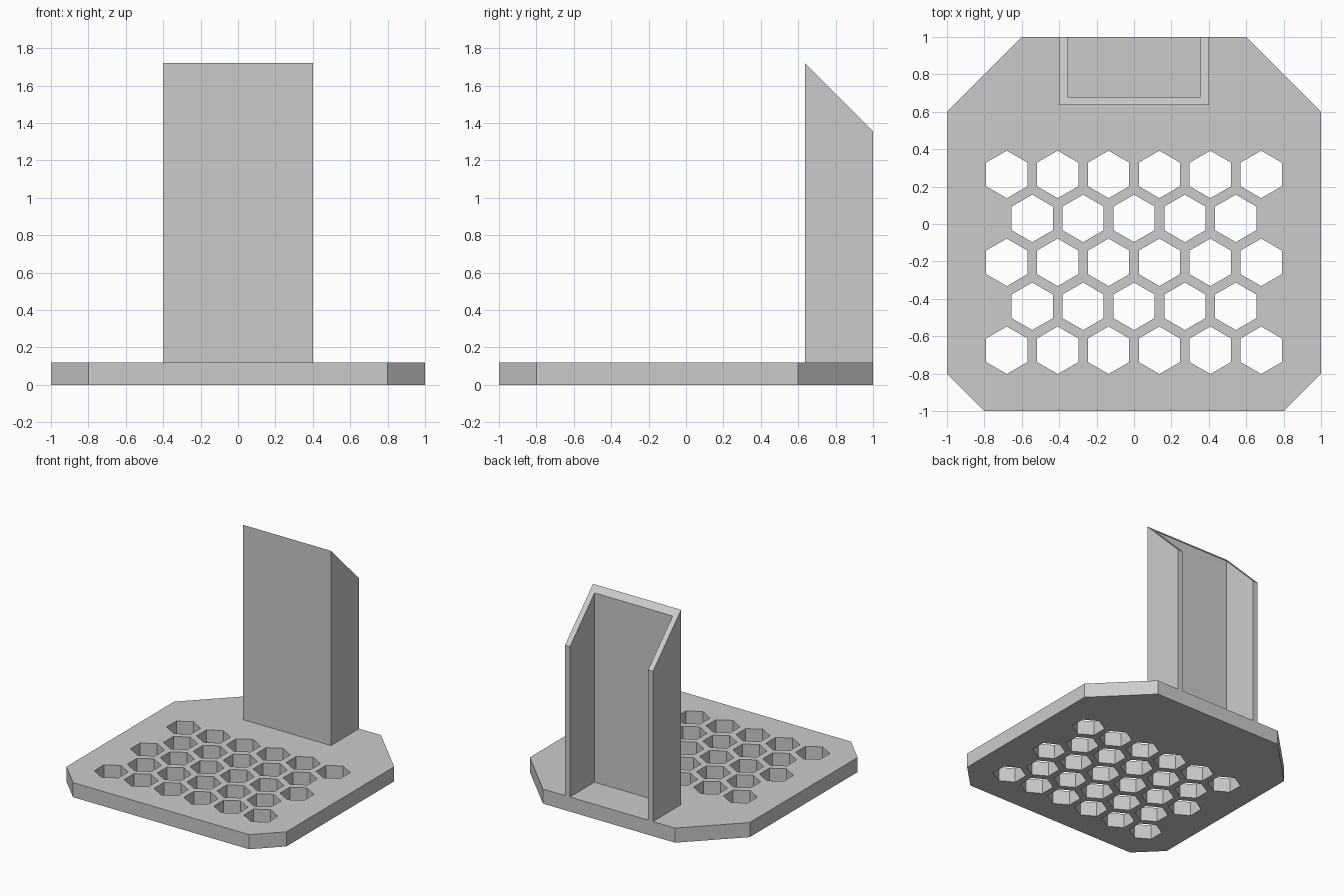
import bpy, bmesh, math

cube = bpy.data.objects.get("Cube")
if cube:
    bpy.data.objects.remove(cube, do_unlink=True)

grey = bpy.data.materials.new("light grey")
grey.use_nodes = True
COLOUR = (0.6, 0.6, 0.6, 1)
grey.diffuse_color = COLOUR
grey.node_tree.nodes["Principled BSDF"].inputs["Base Color"].default_value = COLOUR


def add_prism(bm, outline, bottom, top):
    """Extrude a counter-clockwise outline; top is a height function of y."""
    low = [bm.verts.new((x, y, bottom)) for x, y in outline]
    high = [bm.verts.new((x, y, top(y))) for x, y in outline]
    bm.faces.new(low[::-1])
    bm.faces.new(high)
    for i in range(len(low)):
        j = (i + 1) % len(low)
        bm.faces.new((low[i], low[j], high[j], high[i]))


def make_object(name, bm):
    mesh = bpy.data.meshes.new(name)
    bm.to_mesh(mesh)
    bm.free()
    mesh.materials.append(grey)
    obj = bpy.data.objects.new(name, mesh)
    bpy.context.collection.objects.link(obj)
    return obj


THICK = 0.12

# Base plate with clipped corners
half = [(0.8, -1), (1, -0.8), (1, 0.6), (0.6, 1)]
bm = bmesh.new()
add_prism(bm, half + [(-x, y) for x, y in reversed(half)], 0, lambda y: THICK)
plate = make_object("base_plate", bm)

# Staggered rows of hexagonal holes
PITCH, ROW_STEP, RADIUS = 0.272, 0.235, 0.127
bm = bmesh.new()
for row in range(5):
    count = 6 - row % 2
    cy = 0.265 - row * ROW_STEP
    for col in range(count):
        cx = (col - (count - 1) / 2) * PITCH
        angles = [math.radians(30 + 60 * k) for k in range(6)]
        hexagon = [(cx + RADIUS * math.cos(a), cy + RADIUS * math.sin(a)) for a in angles]
        add_prism(bm, hexagon, -0.1, lambda y: THICK + 0.1)
cutter = make_object("hole_cutter", bm)
cutter.hide_render = True

cut = plate.modifiers.new("holes", "BOOLEAN")
cut.operation = "DIFFERENCE"
cut.solver = "EXACT"
cut.object = cutter
bpy.context.view_layer.objects.active = plate
bpy.ops.object.modifier_apply(modifier=cut.name)
bpy.data.objects.remove(cutter, do_unlink=True)

# Open-backed channel with a sloping top
OUT, INN, FRONT, INNER = 0.4, 0.355, 0.635, 0.68
channel = [(-OUT, FRONT), (OUT, FRONT), (OUT, 1), (INN, 1),
           (INN, INNER), (-INN, INNER), (-INN, 1), (-OUT, 1)]
bm = bmesh.new()
add_prism(bm, channel, THICK, lambda y: 1.72 - (y - FRONT))
make_object("upright_channel", bm)
